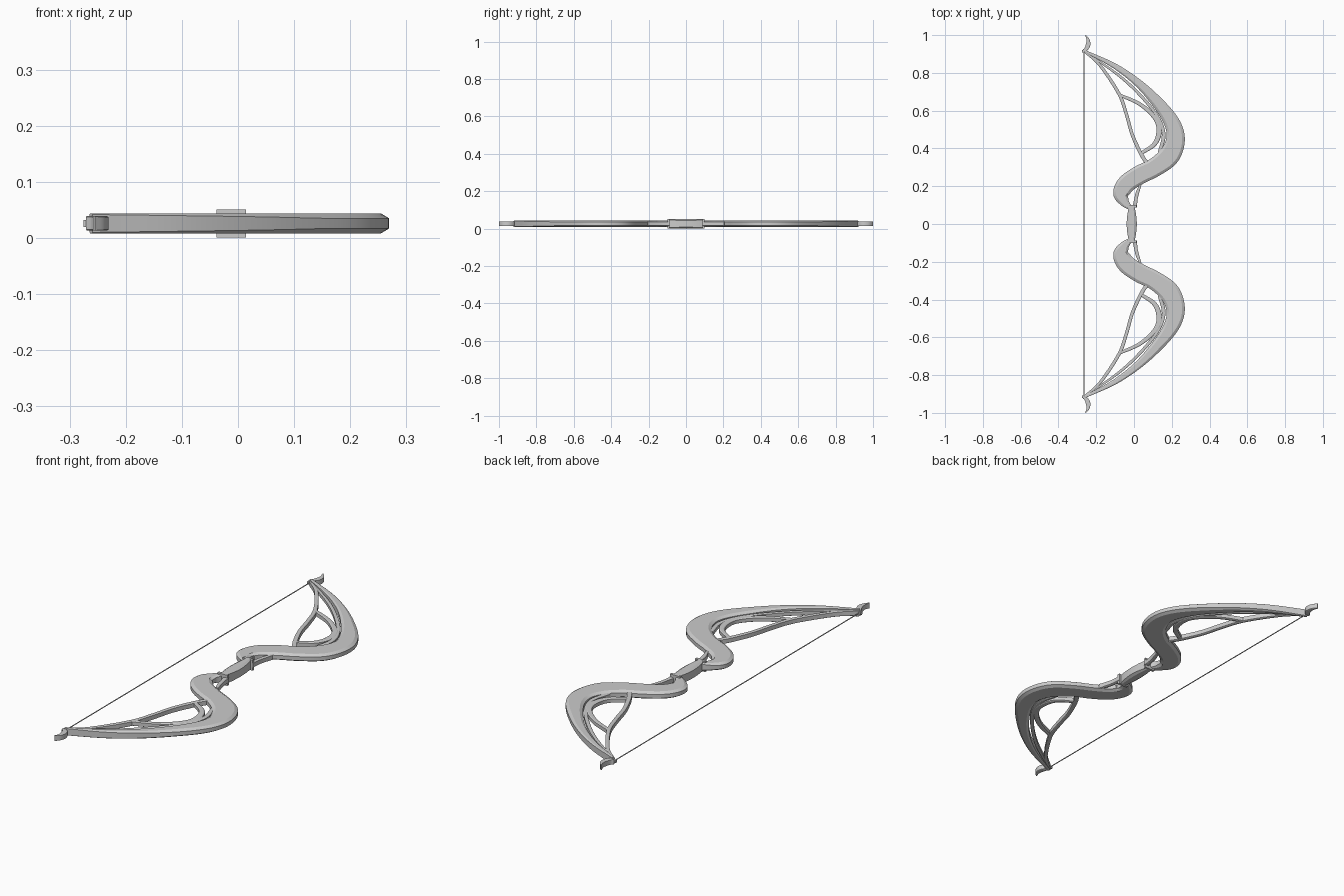
import bpy, bmesh
from mathutils import Vector

cube = bpy.data.objects.get("Cube")
if cube:
    bpy.data.objects.remove(cube)

MID = 0.026  # height of the bow's middle plane


def material(name, rgb):
    m = bpy.data.materials.new(name)
    m.use_nodes = True
    m.diffuse_color = (*rgb, 1)
    m.node_tree.nodes["Principled BSDF"].inputs["Base Color"].default_value = (*rgb, 1)
    return m


GREY = material("plain grey", (0.6, 0.6, 0.6))


def smooth_path(points, steps):
    """Catmull-Rom samples through (x, y, half width) points."""
    p = [Vector(q) for q in points]
    p = [2 * p[0] - p[1]] + p + [2 * p[-1] - p[-2]]
    out = []
    for a, b, c, d in zip(p, p[1:], p[2:], p[3:]):
        for i in range(steps):
            t = i / steps
            out.append((2 * b + (c - a) * t + (2 * a - 5 * b + 4 * c - d) * t**2
                        + (3 * b - a - 3 * c + d) * t**3) / 2)
    return out + [p[-2]]


def finish(name, bm):
    bmesh.ops.recalc_face_normals(bm, faces=bm.faces)
    mesh = bpy.data.meshes.new(name)
    bm.to_mesh(mesh)
    bm.free()
    mesh.materials.append(GREY)
    ob = bpy.data.objects.new(name, mesh)
    bpy.context.collection.objects.link(ob)
    bpy.ops.object.select_all(action="DESELECT")
    ob.select_set(True)
    bpy.context.view_layer.objects.active = ob
    bpy.ops.object.shade_smooth_by_angle(angle=0.5)
    return ob


def ribbon(name, points, height, bevel, side=1, steps=6):
    """Sweep a chamfered bar along a flat path; side mirrors it in y."""
    path = smooth_path(points, steps)
    bm = bmesh.new()
    rings = []
    for i, q in enumerate(path):
        along = (path[min(i + 1, len(path) - 1)] - path[max(i - 1, 0)]).xy.normalized()
        across = Vector((-along.y, along.x))
        w = max(q.z, 0.002)
        b = min(bevel, w * 0.45)
        h = height / 2
        section = [(w, h - b * 0.6), (w - b, h), (b - w, h), (-w, h - b * 0.6)]
        section += [(-u, -v) for u, v in section]
        ring = []
        for u, v in section:
            at = q.xy + across * u
            ring.append(bm.verts.new((at.x, at.y * side, MID + v)))
        rings.append(ring)
    for a, b in zip(rings, rings[1:]):
        for k in range(8):
            j = (k + 1) % 8
            bm.faces.new((a[k], a[j], b[j], b[k]))
    bm.faces.new(rings[0])
    bm.faces.new(rings[-1])
    return finish(name, bm)


def box(name, centre, size):
    bm = bmesh.new()
    bmesh.ops.create_cube(bm, size=1)
    for v in bm.verts:
        v.co = Vector(centre) + v.co * Vector(size)
    return finish(name, bm)


# Paths for one half of the bow: x, y, half width
LIMB = [(-.262, .916, .006), (-.1, .835, .014), (.035, .735, .022), (.15, .612, .034),
        (.208, .52, .043), (.219, .44, .05), (.185, .36, .055), (.11, .3, .05),
        (.03, .26, .05), (-.04, .213, .048), (-.067, .16, .043), (-.05, .115, .025),
        (-.02, .085, .012)]
INNER_STRIP = [(-.26, .912, .004), (-.085, .79, .007), (.03, .685, .008),
               (.12, .575, .009), (.157, .475, .01), (.135, .38, .009)]
BRACE = [(-.262, .912, .005), (-.18, .84, .008), (-.08, .69, .009), (-.04, .58, .009),
         (-.01, .475, .009), (.035, .375, .01), (.07, .32, .01)]
CRESCENT = [(-.08, .685, .008), (.03, .635, .01), (.11, .565, .013), (.134, .5, .015),
            (.11, .425, .012), (.035, .372, .008)]
HOOK = [(-.257, .999, .002), (-.244, .976, .008), (-.243, .95, .012),
        (-.253, .928, .01), (-.268, .918, .006)]
SPUR = [(.004, .09, .012), (.01, .13, .009), (.018, .165, .009), (.033, .205, .006)]

for side, end in ((1, "back"), (-1, "front")):
    ribbon(end + "_limb", LIMB, 0.035, 0.014, side)
    ribbon(end + "_inner_strip", INNER_STRIP, 0.02, 0.004, side)
    ribbon(end + "_brace", BRACE, 0.024, 0.004, side)
    ribbon(end + "_crescent", CRESCENT, 0.022, 0.005, side)
    ribbon(end + "_tip_hook", HOOK, 0.026, 0.003, side)
    ribbon(end + "_grip_spur", SPUR, 0.024, 0.004, side)
    box(end + "_collar", (-.012, side * .094, MID), (.052, .012, .05))
    box(end + "_nock", (-.267, side * .914, MID), (.016, .014, .012))

# Swelling handle between the collars
GRIP = [(-.012, -.095, .014), (-.012, -.05, .023), (-.012, 0, .027),
        (-.012, .05, .023), (-.012, .095, .014)]
ribbon("grip", GRIP, 0.05, 0.012, steps=4)

# Straight bowstring
bm = bmesh.new()
bmesh.ops.create_cone(bm, segments=6, radius1=.0025, radius2=.0025, depth=1.83, cap_ends=True)
for v in bm.verts:
    v.co = (v.co.x - .265, v.co.z, v.co.y + MID)
finish("bowstring", bm)
